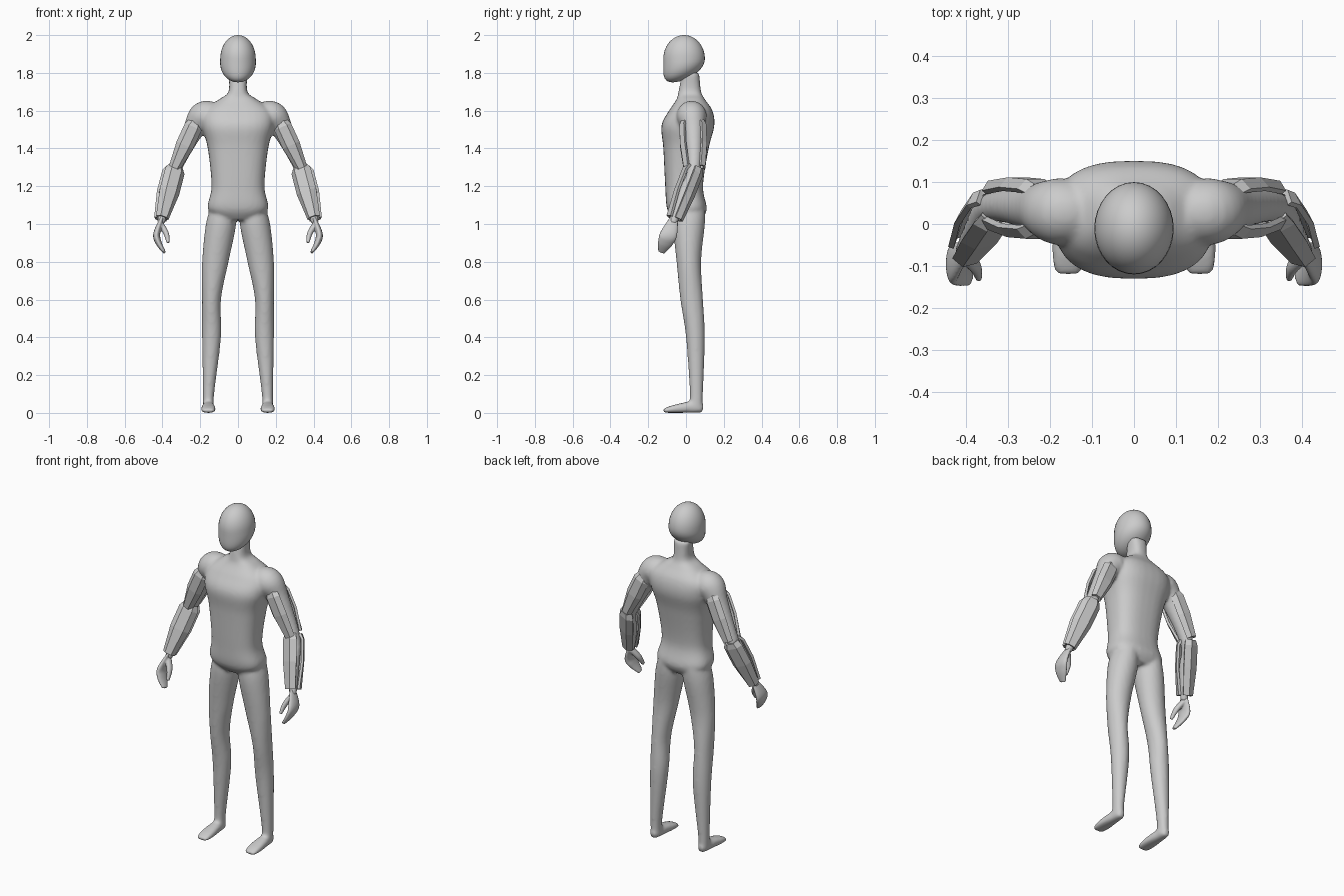
import bpy, bmesh, math
from mathutils import Vector

cube = bpy.data.objects.get("Cube")
if cube:
    bpy.data.objects.remove(cube)

grey = bpy.data.materials.new("light grey")
grey.use_nodes = True
grey_value = (.6, .6, .6, 1)
grey.diffuse_color = grey_value
grey.node_tree.nodes["Principled BSDF"].inputs["Base Color"].default_value = grey_value


def spline(rows, steps=6):
    """Smoothly interpolate rows of numbers with eased tangents."""
    result = []
    last = len(rows) - 1
    for i in range(last):
        before, start = rows[max(i - 1, 0)], rows[i]
        end, after = rows[i + 1], rows[min(i + 2, last)]
        for step in range(steps):
            t = step / steps
            ease = t * t * (3 - 2 * t)
            leave, arrive = t * (1 - t) ** 2 / 2, t * t * (t - 1) / 2
            result.append([b + (c - b) * ease + (c - a) * leave + (d - b) * arrive
                           for a, b, c, d in zip(before, start, end, after)])
    return result + [list(rows[last])]


def loft(bm, rows, side=(1, 0, 0), upright=False, power=2, mirror=1, sides=32):
    """Tube through rows of (x, y, z, radius along side, radius across)."""
    rows = spline(rows)
    centres = [Vector(row[:3]) for row in rows]
    rings = []
    for i, (centre, row) in enumerate(zip(centres, rows)):
        axis = Vector((0, 0, 1))
        if not upright:
            ahead = centres[min(i + 1, len(centres) - 1)]
            axis = (ahead - centres[max(i - 1, 0)]).normalized()
        across = axis.cross(Vector(side)).normalized()
        along = across.cross(axis)
        ring = []
        for k in range(sides):
            angle = math.tau * k / sides
            c, s = [math.copysign(abs(value) ** (2 / power), value)
                    for value in (math.cos(angle), math.sin(angle))]
            point = centre + along * c * row[3] + across * s * row[4]
            ring.append(bm.verts.new((point.x * mirror, point.y, point.z)))
        rings.append(ring)
    for lower, upper in zip(rings, rings[1:]):
        for k in range(sides):
            n = (k + 1) % sides
            bm.faces.new((lower[k], lower[n], upper[n], upper[k]))
    bm.faces.new(rings[0])
    bm.faces.new(rings[-1])


def trunk(rows):
    """Level sections from (z, x, half width, front y, back y)."""
    return [(x, (front + back) / 2, z, width, (back - front) / 2)
            for z, x, width, front, back in rows]


def limb(rows, thickness):
    """Sections from (x, y, z, radius) with a fixed thickness ratio."""
    return [(x, y, z, radius, radius * thickness) for x, y, z, radius in rows]


def finish(bm, name, smooth=True):
    bmesh.ops.recalc_face_normals(bm, faces=bm.faces)
    mesh = bpy.data.meshes.new(name)
    bm.to_mesh(mesh)
    bm.free()
    for polygon in mesh.polygons:
        polygon.use_smooth = smooth
    mesh.materials.append(grey)
    part = bpy.data.objects.new(name, mesh)
    bpy.context.collection.objects.link(part)
    return part


def fuse(part, voxel, passes):
    """Melt overlapping lofts into one smooth skin."""
    remesh = part.modifiers.new("fuse", "REMESH")
    remesh.mode = "VOXEL"
    remesh.voxel_size = voxel
    remesh.use_smooth_shade = True
    soften = part.modifiers.new("soften", "SMOOTH")
    soften.factor = .5
    soften.iterations = passes


def plate(name, start, end, normal, lift, width, mirror):
    """Faceted armour plate lying along a limb from start to end."""
    start, end, normal = Vector(start), Vector(end), Vector(normal)
    axis = (end - start).normalized()
    side = axis.cross(normal).normalized()
    outward = side.cross(axis)
    bm = bmesh.new()
    rows = []
    for t, scale in ((0, .7), (.1, 1), (.5, 1), (1, .6)):
        middle = start.lerp(end, t) + outward * lift * (1 + scale) / 2
        row = []
        for k in (-1, -.5, .5, 1):
            # outer edges fold back around the limb
            drop = width * (abs(k) - .5)
            point = middle + side * width * scale * k - outward * drop
            row.append(bm.verts.new((point.x * mirror, point.y, point.z)))
        rows.append(row)
    for near, far in zip(rows, rows[1:]):
        for k in range(3):
            bm.faces.new((near[k], near[k + 1], far[k + 1], far[k]))
    thickness = finish(bm, name, smooth=False).modifiers.new("thickness", "SOLIDIFY")
    thickness.thickness = .014
    thickness.offset = 0


# Head: an egg whose lower half swings forward into the chin
bm = bmesh.new()
bmesh.ops.create_uvsphere(bm, u_segments=32, v_segments=24, radius=1)
for vert in bm.verts:
    x, y, z = vert.co
    low = max(0, -z)
    vert.co = (.094 * x * (1 + low / 7), .11 * y - .01 - .06 * low * low, 1.875 + z / 8)
finish(bm, "head")

# Body: neck and torso
bm = bmesh.new()
loft(bm, trunk([
    (1.8, 0, .05, -.02, .07),
    (1.7, 0, .05, -.04, .08),
    (1.66, 0, .1, -.05, .1),
    (1.6, 0, .18, -.09, .14),
    (1.52, 0, .19, -.13, .15),
    (1.4, 0, .16, -.12, .12),
    (1.2, 0, .14, -.11, .09),
    (1.08, 0, .16, -.1, .11),
    (1.02, 0, .09, -.06, .08)]), upright=True, power=2.6)

for mirror in (1, -1):
    # Legs
    loft(bm, trunk([
        (1.1, .08, .06, -.06, .1),
        (1, .09, .08, -.07, .1),
        (.8, .12, .07, -.05, .08),
        (.6, .14, .05, -.03, .09),
        (.4, .14, .05, 0, .1),
        (.1, .156, .03, .02, .09),
        (.02, .156, .03, .01, .09)]), upright=True, mirror=mirror)
    # Feet rest on the ground, so each centre is as high as its half height
    foot = [(.09, .02, .02), (.03, .03, .03), (-.07, .04, .02), (-.12, .03, .01)]
    loft(bm, [(.157, y, height, width, height) for y, width, height in foot],
         power=2.6, mirror=mirror)
    # Arms
    loft(bm, limb([
        (.1, .03, 1.57, .06),
        (.18, .03, 1.57, .08),
        (.24, .04, 1.49, .055),
        (.34, .04, 1.28, .035),
        (.37, -.01, 1.16, .035),
        (.41, -.07, 1, .02)], 1), side=(0, 1, 0), mirror=mirror)
fuse(finish(bm, "body"), .009, 7)

# Arm plates and hands
shoulder, elbow, wrist = (.225, .035, 1.54), (.335, .045, 1.3), (.406, -.06, 1.03)
for mirror, label in ((1, "left"), (-1, "right")):
    for facing, place in ((-1, "front"), (1, "back")):
        plate(f"{label}_upper_arm_{place}_plate", shoulder, elbow,
              (0, facing, 0), .065, .043, mirror)
        plate(f"{label}_forearm_{place}_plate", elbow, wrist,
              (facing / 4, facing, 0), .045, .05, mirror)
    bm = bmesh.new()
    # Fingers, then thumb
    loft(bm, limb([
        (.4, -.06, 1.04, .02),
        (.43, -.09, .95, .045),
        (.42, -.11, .9, .04),
        (.39, -.13, .85, .02)], .4), side=(0, 1, 0), mirror=mirror)
    loft(bm, limb([
        (.41, -.07, 1, .02),
        (.38, -.1, .95, .018),
        (.37, -.13, .9, .01)], .8), side=(0, 1, 0), mirror=mirror)
    fuse(finish(bm, f"{label}_hand"), .005, 3)
